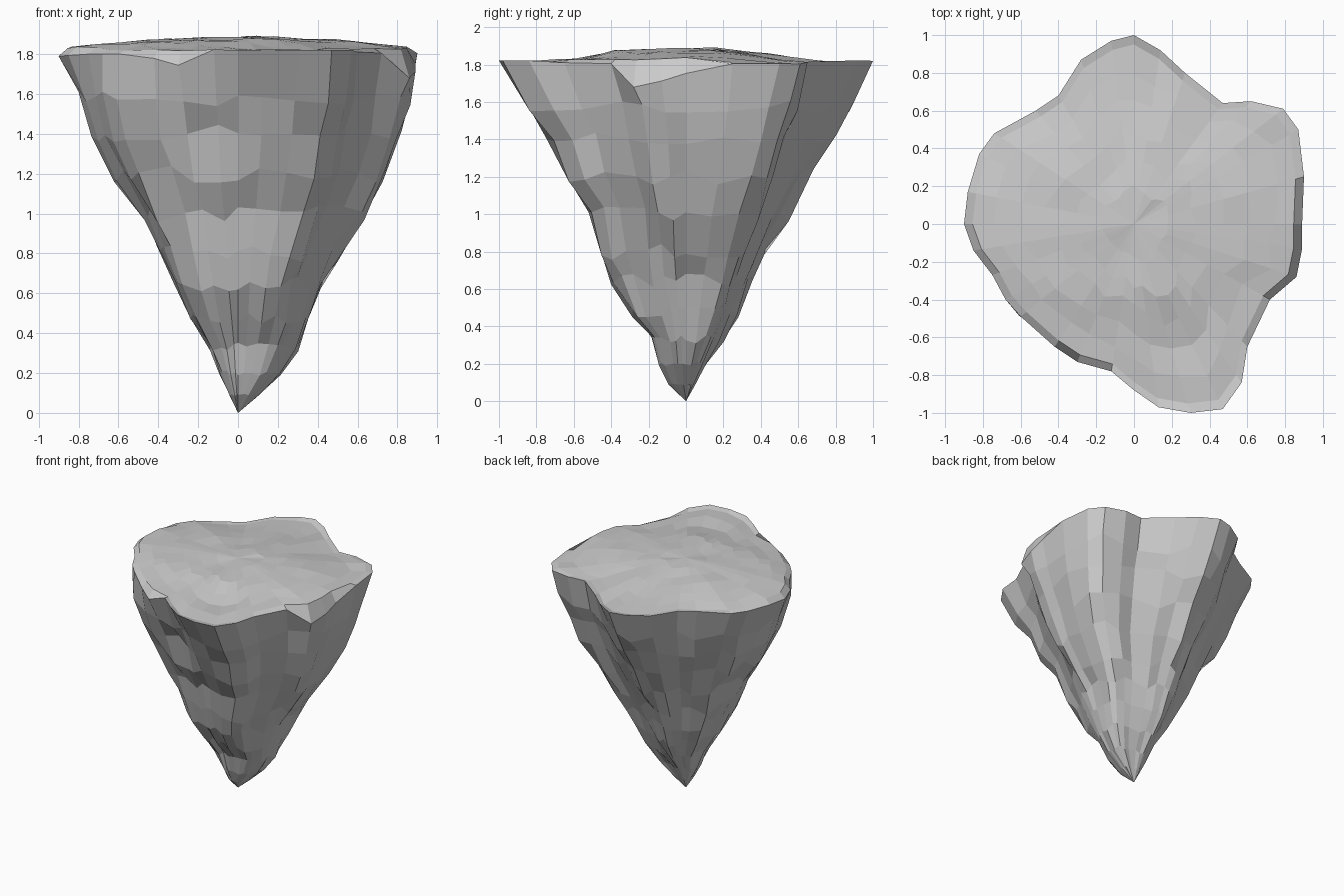
import bpy, bmesh, math, random
from mathutils import Vector, noise

if "Cube" in bpy.data.objects:
    bpy.data.objects.remove(bpy.data.objects["Cube"])

random.seed(4)

# Plan outline of the rim, counter-clockwise from +x
RIM = [(.89, 0), (.9, .25), (.87, .5), (.79, .61), (.62, .65), (.47, .64), (.27, .8),
       (.14, .92), (0, 1), (-.12, .97), (-.28, .87), (-.4, .68), (-.52, .6), (-.74, .48),
       (-.82, .37), (-.88, .17), (-.9, 0), (-.85, -.14), (-.75, -.27), (-.68, -.4),
       (-.6, -.49), (-.42, -.65), (-.3, -.73), (-.12, -.78), (0, -.88), (.13, -.97),
       (.3, -1), (.47, -.98), (.57, -.84), (.6, -.65), (.72, -.4), (.86, -.28), (.89, -.13)]

# Height, then reach towards +x, -x, +y, -y
PROFILE = [(1.58, .86, .78, .89, .84), (1.4, .81, .72, .79, .73), (1.2, .735, .61, .67, .63),
           (1.0, .64, .48, .54, .51), (.8, .5, .4, .43, .45), (.64, .42, .32, .36, .39),
           (.48, .36, .24, .285, .28), (.33, .3, .14, .2, .18), (.2, .21, .09, .11, .14),
           (.09, .1, .04, .05, .09)]

# Chipped rim corners: rim index -> drop
CHIPS = {31: .13, 32: .09, 0: .04, 21: .03, 22: .07}


def jitter(amount):
    return random.uniform(-amount, amount)


def bulge(angle, centre, width):
    d = (angle - math.radians(centre) + math.pi) % (2 * math.pi) - math.pi
    return math.exp(-(d / math.radians(width)) ** 2)


bm = bmesh.new()


def ring(points):
    return [bm.verts.new(p) for p in points]


def bridge(upper, lower):
    n = len(upper)
    for i in range(n):
        j = (i + 1) % n
        bm.faces.new((upper[i], lower[i], lower[j], upper[j]))


def fan(loop, tip):
    for i in range(len(loop)):
        bm.faces.new((loop[i], tip, loop[(i + 1) % len(loop)]))


# Rim loop
rim = ring([(x, y, 1.795 + .025 * abs(y) + .015 * noise.noise(Vector((x * 3, y * 3, 0)))
             - CHIPS.get(i, 0)) for i, (x, y) in enumerate(RIM)])

# Rocky sides, rounder towards the tip and fuller at three diagonals
prev = rim
for z, px, nx, py, ny in PROFILE:
    low = 1 - z / 1.8
    round_mix = .6 * low
    pts = []
    for x, y in RIM:
        a = math.atan2(y, x)
        u = (x / .9) * (1 - round_mix) + math.cos(a) * round_mix
        v = y * (1 - round_mix) + math.sin(a) * round_mix
        full = ((.14 + .14 * low) * bulge(a, 222, 25) + .12 * low * bulge(a, 40, 20)
                + .2 * low ** 2 * bulge(a, 312, 25))
        k = 1 + full + jitter(.02)
        pts.append((u * (px if u > 0 else nx) * k, v * (py if v > 0 else ny) * k,
                    z + jitter(.045) * min(1, z * 1.5)))
    cur = ring(pts)
    bridge(prev, cur)
    prev = cur
fan(prev, bm.verts.new((0, 0, 0)))


# Uneven top: a low ridge running left to right
def top_height(x, y, f):
    bump = .022 * noise.noise(Vector((x * 4, y * 4, 3)))
    return max(1.825, 1.885 - .06 * x * x - .16 * y * y) - .015 * f ** 6 + bump


prev = rim
for f in (.95, .82, .67, .51, .36, .2):
    pts = []
    for x, y in RIM:
        k = f + (jitter(.03) if .3 < f < .9 else 0)
        pts.append((x * k, y * k, top_height(x * k, y * k, f)))
    cur = ring(pts)
    bridge(cur, prev)
    prev = cur
fan(prev, bm.verts.new((0, 0, top_height(0, 0, 0))))

bmesh.ops.recalc_face_normals(bm, faces=bm.faces)
mesh = bpy.data.meshes.new("floating_rock")
bm.to_mesh(mesh)
bm.free()
rock = bpy.data.objects.new("floating_rock", mesh)
bpy.context.collection.objects.link(rock)
